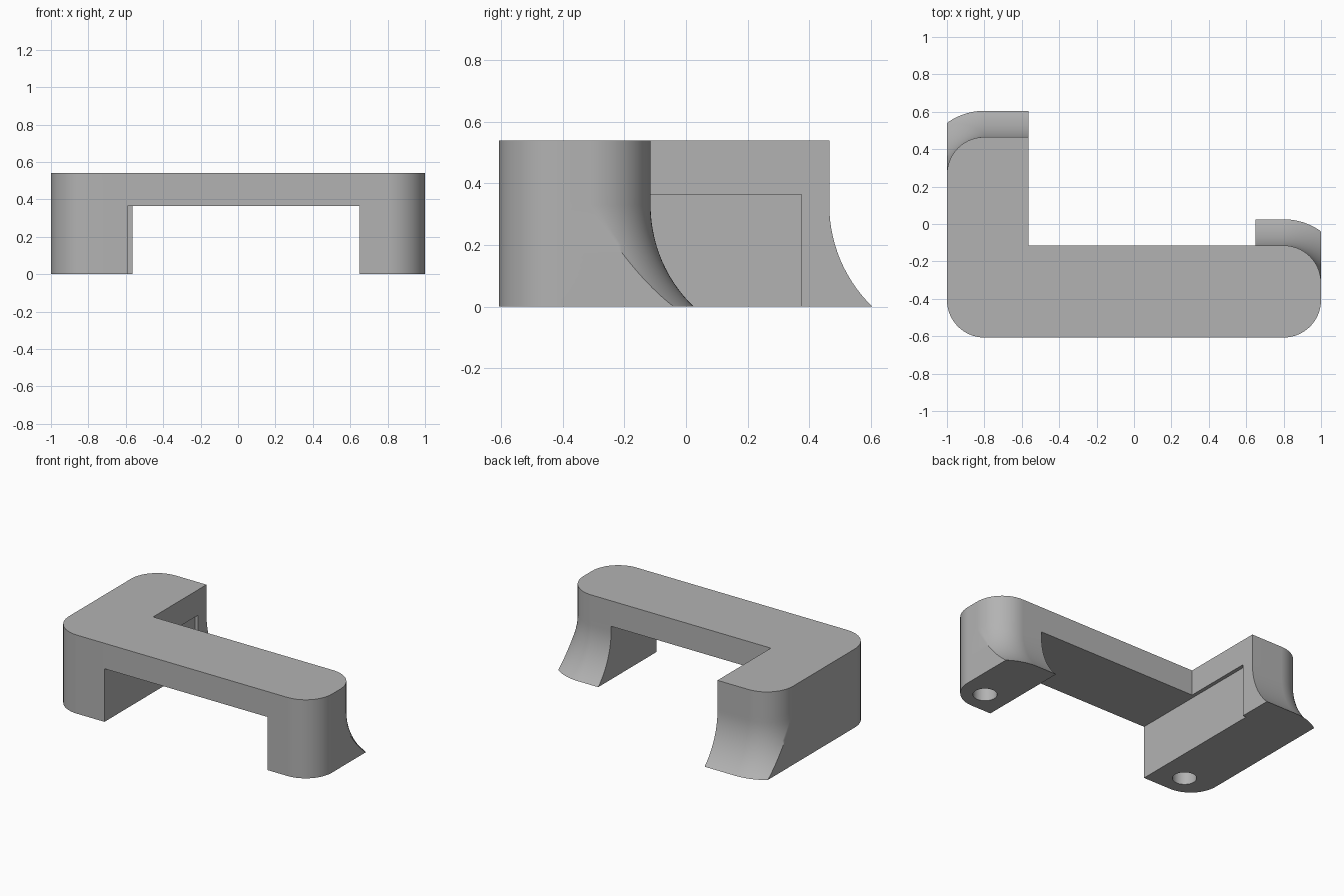
import bpy, bmesh
from math import sin, cos, acos, pi, radians

cube = bpy.data.objects.get("Cube")
if cube:
    bpy.data.objects.remove(cube)

HEIGHT, UNDER = 0.54, 0.365          # top of the bracket, underside of the bridge
FRONT, CORNER = -0.607, 0.2          # front plane and corner radius
LEFT_IN, LEFT_STEP, STEP_Y = -0.565, -0.59, 0.375
RIGHT_IN = 0.65
LEFT_END, RIGHT_END = 0.465, -0.115  # rear planes of the two legs
FLARE_Z, FLARE_R, FLARE_ANGLE = 0.33, 0.459, radians(46)
STEPS = 14

grey = bpy.data.materials.new("plain_grey")
grey.use_nodes = True
colour = (0.45, 0.45, 0.45, 1)
grey.diffuse_color = colour
grey.node_tree.nodes["Principled BSDF"].inputs["Base Color"].default_value = colour


def outer_chain(side, front_x, rear_x, rear_y, flare):
    """Outline of a leg from its front inner point, round the outside, to the rear."""
    pivot = 1 - CORNER
    chain = [(front_x, FRONT)]
    for i in range(STEPS + 1):
        a = -pi / 2 + pi / 2 * i / STEPS
        chain.append((side * (pivot + CORNER * cos(a)), FRONT + CORNER + CORNER * sin(a)))
    radius = CORNER + flare
    start = acos(CORNER / radius)    # the flare is cut flush with the outer side
    for i in range(STEPS + 1):
        a = start + (pi / 2 - start) * i / STEPS
        chain.append((side * (pivot + radius * cos(a)), rear_y - CORNER + radius * sin(a)))
    return chain + [(rear_x, rear_y + flare)]


def left_chain(flare=0):
    return outer_chain(-1, LEFT_STEP, LEFT_IN, LEFT_END, flare) + [(LEFT_IN, STEP_Y)]


def right_chain(flare=0):
    return outer_chain(1, RIGHT_IN, RIGHT_IN, RIGHT_END, flare)


bm = bmesh.new()


def ring(points, z):
    return [bm.verts.new((x, y, z)) for x, y in points]


def wall(lower, upper):
    for i in range(len(lower)):
        j = (i + 1) % len(lower)
        bm.faces.new((lower[i], lower[j], upper[j], upper[i]))


# Bridge slab: both chains joined at the inner corner
outline = right_chain() + [(LEFT_IN, RIGHT_END)] + left_chain()[::-1]
top = ring(outline, HEIGHT)
wall(ring(outline, UNDER), top)
bm.faces.new(top)
under = [(LEFT_STEP, FRONT), (RIGHT_IN, FRONT), (RIGHT_IN, RIGHT_END),
         (LEFT_IN, RIGHT_END), (LEFT_IN, STEP_Y), (LEFT_STEP, STEP_Y)]
bm.faces.new(ring(under, UNDER))

# Legs: stacked outlines that sweep outwards at the rear foot
for chain, extra in ((left_chain, [(LEFT_STEP, STEP_Y)]), (right_chain, [])):
    previous = ring(chain() + extra, UNDER)
    for i in range(STEPS + 1):
        a = FLARE_ANGLE * i / STEPS
        z = max(0, FLARE_Z - FLARE_R * sin(a)) if i < STEPS else 0
        current = ring(chain(FLARE_R * (1 - cos(a))) + extra, z)
        wall(current, previous)
        previous = current
    bm.faces.new(previous)

bmesh.ops.remove_doubles(bm, verts=bm.verts, dist=0.0002)
bmesh.ops.recalc_face_normals(bm, faces=bm.faces)
mesh = bpy.data.meshes.new("bracket")
bm.to_mesh(mesh)
bm.free()
mesh.materials.append(grey)
bracket = bpy.data.objects.new("bracket", mesh)
bpy.context.collection.objects.link(bracket)

# Blind screw holes in the feet
for x in (-0.785, 0.825):
    bpy.ops.mesh.primitive_cylinder_add(vertices=32, radius=0.075, depth=0.6,
                                        location=(x, -0.45, 0))
    cutter = bpy.context.object
    cutter.name = "hole_cutter"
    cutter.hide_render = True
    cutter.data.materials.append(grey)
    hole = bracket.modifiers.new("screw_hole", "BOOLEAN")
    hole.operation, hole.solver, hole.object = "DIFFERENCE", "EXACT", cutter
    bpy.context.view_layer.objects.active = bracket
    bpy.ops.object.modifier_apply(modifier=hole.name)
    bpy.data.objects.remove(cutter)

# Smooth rounds, crisp edges
bpy.ops.object.select_all(action="DESELECT")
bracket.select_set(True)
bpy.context.view_layer.objects.active = bracket
bpy.ops.object.shade_smooth_by_angle(angle=radians(30))
weighted = bracket.modifiers.new("even_shading", "WEIGHTED_NORMAL")
weighted.keep_sharp = True
